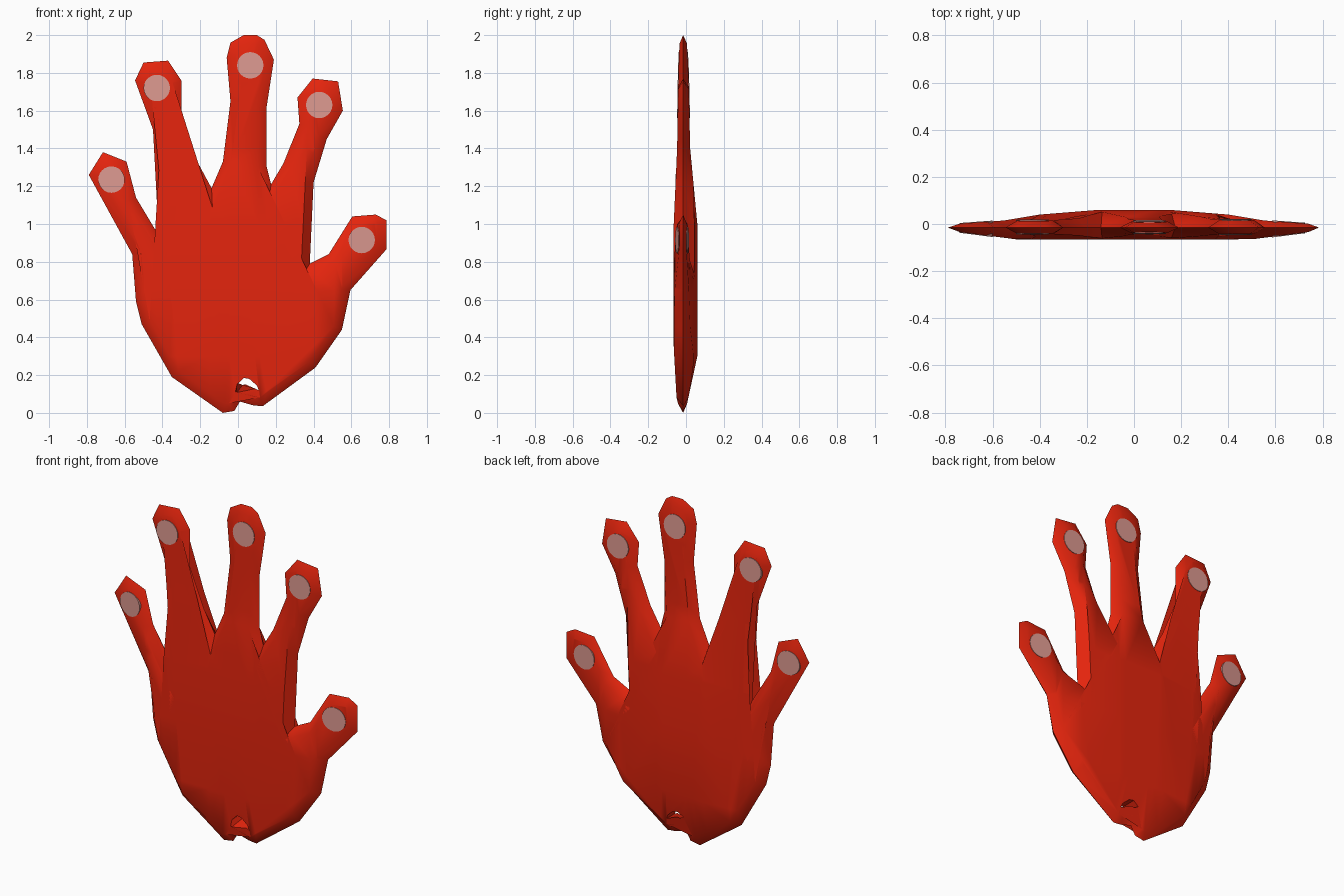
import bpy, bmesh, math
from mathutils import Vector

if "Cube" in bpy.data.objects:
    bpy.data.objects.remove(bpy.data.objects["Cube"])

RIM_Y = -0.015
INSET = 0.045

# Silhouette (x, z), clockwise seen from the front
OUTLINE = [
    (-.08, 0), (-.35, .19), (-.51, .47), (-.54, .59), (-.56, .84),              # outer palm
    (-.79, 1.26), (-.715, 1.38), (-.59, 1.33), (-.54, 1.14), (-.42, .94),       # little finger
    (-.45, 1.5), (-.545, 1.76), (-.5, 1.855), (-.37, 1.865), (-.3, 1.76),
    (-.3, 1.54), (-.21, 1.32), (-.14, 1.19),                                    # ring finger
    (-.08, 1.33), (-.04, 1.65), (-.06, 1.88), (-.04, 1.96), (.03, 2), (.1, 2),
    (.14, 1.975), (.19, 1.87), (.15, 1.61), (.15, 1.31), (.175, 1.21),          # middle finger
    (.24, 1.32), (.325, 1.53), (.315, 1.67), (.395, 1.77), (.53, 1.755),
    (.555, 1.6), (.47, 1.45), (.4, 1.22), (.38, .79),                           # index finger
    (.48, .84), (.605, 1.04), (.73, 1.05), (.785, 1.02), (.785, .865),
    (.595, .65),                                                                # thumb
    (.55, .44), (.41, .24), (.13, .035), (.08, .04), (.01, .06), (-.02, .01)]   # wrist


def material(name, rgb):
    m = bpy.data.materials.new(name)
    m.diffuse_color = (*rgb, 1)
    m.use_nodes = True
    m.node_tree.nodes["Principled BSDF"].inputs["Base Color"].default_value = m.diffuse_color
    return m


RED = material("red", (0.78, 0.018, 0.004))
PINK = material("pale pink", (0.72, 0.32, 0.28))


def lerp(t, pts):
    """Piecewise linear profile."""
    if t <= pts[0][0]:
        return pts[0][1]
    for (a, u), (b, v) in zip(pts, pts[1:]):
        if t <= b:
            return u + (v - u) * (t - a) / (b - a)
    return pts[-1][1]


def front_y(x, z):
    return RIM_Y - min(lerp(abs(x), [(.5, .05), (.75, .018)]),
                       lerp(z, [(0, .015), (.08, .035), (.35, .05), (1, .05), (1.4, .032), (1.8, .025), (2, .018)]))


def back_y(x, z):
    return RIM_Y + min(lerp(abs(x), [(.15, .075), (.4, .055), (.55, .03), (.8, .012)]),
                       lerp(z, [(0, .01), (.3, .075), (1, .075), (1.4, .037), (1.8, .028), (2, .018)]))


def finish(bm, name, mat, smooth=None):
    bmesh.ops.recalc_face_normals(bm, faces=bm.faces)
    me = bpy.data.meshes.new(name)
    bm.to_mesh(me)
    bm.free()
    ob = bpy.data.objects.new(name, me)
    bpy.context.collection.objects.link(ob)
    me.materials.append(mat)
    if smooth:
        bpy.ops.object.select_all(action='DESELECT')
        ob.select_set(True)
        bpy.context.view_layer.objects.active = ob
        bpy.ops.object.shade_smooth_by_angle(angle=math.radians(smooth))
    return ob


def inset_loop(loop, d):
    """Mitred inward offset of a clockwise loop."""
    out = []
    for i, p in enumerate(loop):
        p = Vector(p)
        e1 = (p - Vector(loop[i - 1])).normalized()
        e2 = (Vector(loop[(i + 1) % len(loop)]) - p).normalized()
        n1, n2 = Vector((e1.y, -e1.x)), Vector((e2.y, -e2.x))
        out.append(p + (n1 + n2) * (d / (1 + n1.dot(n2))))
    return out


def loft(name, front, back, mat):
    """Solid between two matching rings of 3D points."""
    bm = bmesh.new()
    a = [bm.verts.new(p) for p in front]
    b = [bm.verts.new(p) for p in back]
    bm.faces.new(a)
    bm.faces.new(b[::-1])
    for i in range(len(a)):
        bm.faces.new((a[i - 1], a[i], b[i], b[i - 1]))
    return finish(bm, name, mat)


# Hand: flat sheet with bevel border, cut into bands, then puffed to both sides
bm = bmesh.new()
rim = [bm.verts.new((x, 0, z)) for x, z in OUTLINE]
inner = [bm.verts.new((p.x, 0, p.y)) for p in inset_loop(OUTLINE, INSET)]
for i in range(len(rim)):
    bm.faces.new((rim[i - 1], rim[i], inner[i], inner[i - 1]))
middle = bmesh.ops.triangulate(bm, faces=[bm.faces.new(inner)])["faces"]
cuts = [((0, 0, z), (0, 0, 1)) for z in (.3, .65, 1, 1.4, 1.75)]
cuts += [((x, 0, 0), (1, 0, 0)) for x in (-.55, -.4, -.15, .15, .4, .55)]
for co, no in cuts:
    geom = set(middle)
    for f in middle:
        geom.update(f.verts)
        geom.update(f.edges)
    res = bmesh.ops.bisect_plane(bm, geom=list(geom), dist=1e-4, plane_co=co, plane_no=no)
    middle = [g for g in res["geom"] if isinstance(g, bmesh.types.BMFace)]

sheet = bm.verts[:]
copy = bmesh.ops.duplicate(bm, geom=bm.verts[:] + bm.edges[:] + bm.faces[:])["geom"]
for verts, surface in ((sheet, front_y),
                       ([g for g in copy if isinstance(g, bmesh.types.BMVert)], back_y)):
    for v in verts:
        v.co.y = RIM_Y if v.is_boundary else surface(v.co.x, v.co.z)
bmesh.ops.remove_doubles(bm, verts=bm.verts[:], dist=1e-5)
hand = finish(bm, "hand", RED, 60)

# Small wrist hole, wide in front and narrow behind
arch = [(-.005, .15), (.03, .185), (.06, .18), (.1, .145), (.11, .12)]
cutter = loft("hole_cutter",
              [(x, -.08, z) for x, z in [(-.02, .09)] + arch],
              [(x, .04, z) for x, z in [(.03, .155), (.0, .165)] + arch[1:]], RED)
cutter.hide_render = True
cutter.hide_set(True)
mod = hand.modifiers.new("wrist_hole", 'BOOLEAN')
mod.operation = 'DIFFERENCE'
mod.solver = 'EXACT'
mod.object = cutter

# Round finger pads showing on both sides of each fingertip
pads = {"little": (-.67, 1.235), "ring": (-.43, 1.72), "middle": (.065, 1.84),
        "index": (.43, 1.63), "thumb": (.655, .915)}
for name, (px, pz) in pads.items():
    ring = [(px + .07 * math.cos(t * math.tau / 24), pz + .07 * math.sin(t * math.tau / 24)) for t in range(24)]
    loft(name + "_pad",
         [(x, front_y(x, z) - .003, z) for x, z in ring],
         [(x, back_y(x, z) + .003, z) for x, z in ring], PINK)
